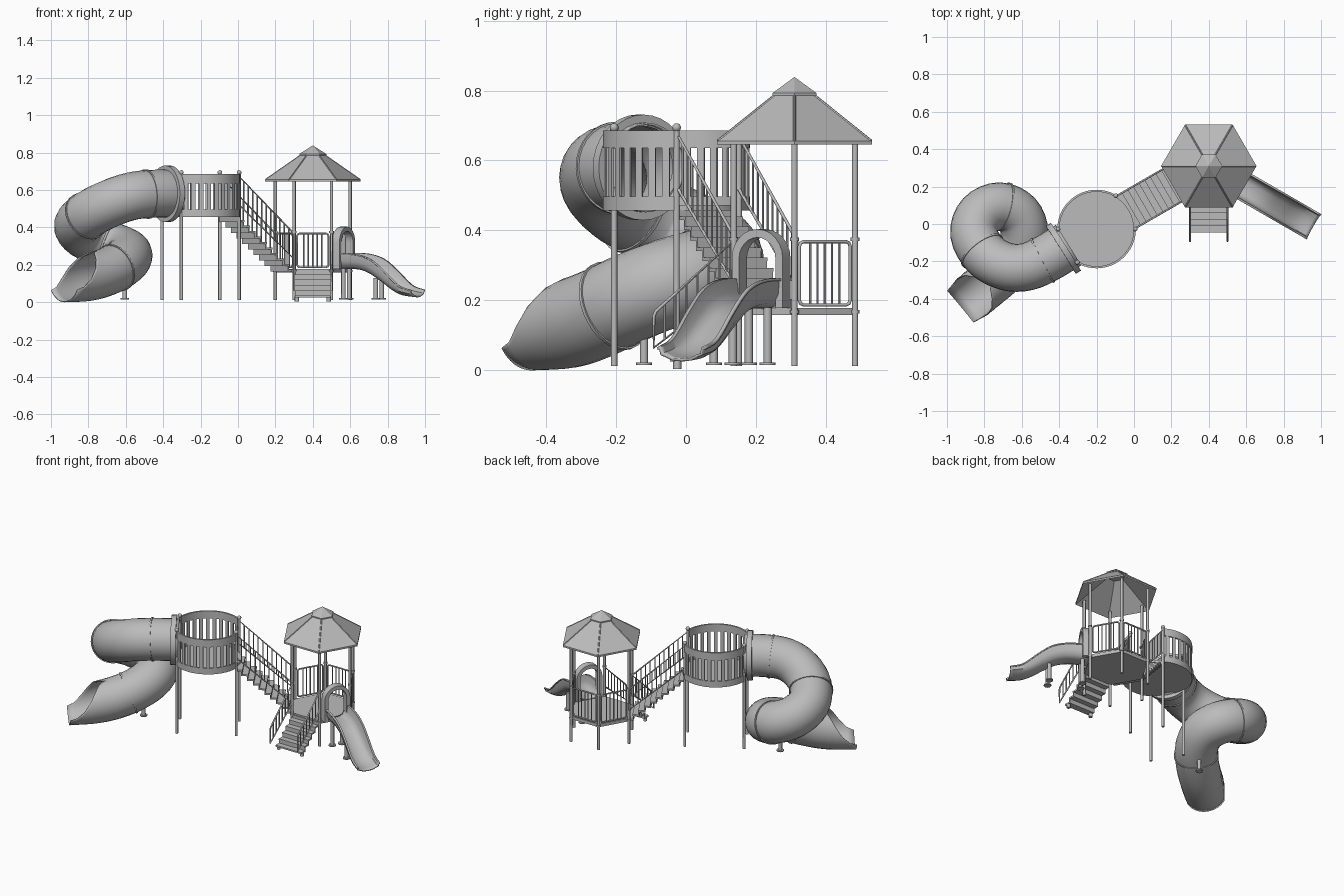
import bpy, bmesh
from math import sin, cos, pi, radians
from mathutils import Vector as V

if "Cube" in bpy.data.objects:
    bpy.data.objects.remove(bpy.data.objects["Cube"], do_unlink=True)

grey = bpy.data.materials.new("plain_grey")
grey.use_nodes = True
grey.diffuse_color = (0.5, 0.5, 0.5, 1)
grey.node_tree.nodes["Principled BSDF"].inputs["Base Color"].default_value = (0.5, 0.5, 0.5, 1)

UP = V((0, 0, 1))
ROUND = V((-0.2, -0.027, 0))   # round tower centre
HEX = V((0.4, 0.31, 0))        # roofed tower centre
FACE = 0.173                   # distance from a tower centre to its openings


def at(origin, deg, s, w, z):
    """Point s outward in a compass direction, w sideways, z up."""
    a = radians(deg)
    return origin + V((cos(a), sin(a), 0)) * s + V((-sin(a), cos(a), 0)) * w + UP * z


def polar(origin, r, deg, z):
    return at(origin, deg, r, 0, z)


def select(ob):
    for other in bpy.context.selected_objects:
        other.select_set(False)
    ob.select_set(True)
    bpy.context.view_layer.objects.active = ob


def finish(name, bm, smooth=False, thickness=0):
    bmesh.ops.remove_doubles(bm, verts=bm.verts, dist=0.0001)
    bmesh.ops.recalc_face_normals(bm, faces=bm.faces)
    mesh = bpy.data.meshes.new(name)
    bm.to_mesh(mesh)
    bm.free()
    mesh.materials.append(grey)
    ob = bpy.data.objects.new(name, mesh)
    bpy.context.collection.objects.link(ob)
    if smooth:
        select(ob)
        bpy.ops.object.shade_smooth_by_angle(angle=radians(40))
    if thickness:
        mod = ob.modifiers.new("thickness", 'SOLIDIFY')
        mod.thickness, mod.offset = thickness, 0
    return ob


def plates(name, items, smooth=False):
    """Solid plates, each an outline pushed along a vector."""
    bm = bmesh.new()
    for outline, push in items:
        low = [bm.verts.new(p) for p in outline]
        high = [bm.verts.new(p + push) for p in outline]
        bm.faces.new(low[::-1])
        bm.faces.new(high)
        for i in range(len(low)):
            bm.faces.new((low[i - 1], low[i], high[i], high[i - 1]))
    return finish(name, bm, smooth)


def skin(name, groups, closed=False, smooth=True, thickness=0):
    """Surfaces stretched over rows of points."""
    bm = bmesh.new()
    for rows in groups:
        grid = [[bm.verts.new(p) for p in row] for row in rows]
        for a, b in zip(grid, grid[1:]):
            for i in range(0 if closed else 1, len(a)):
                bm.faces.new((a[i - 1], a[i], b[i], b[i - 1]))
    return finish(name, bm, smooth, thickness)


def rods(name, paths, radius, cyclic=False, resolution=2):
    """Round bars along point paths."""
    curve = bpy.data.curves.new(name, 'CURVE')
    curve.dimensions = '3D'
    curve.bevel_depth, curve.bevel_resolution, curve.use_fill_caps = radius, resolution, True
    for path in paths:
        spline = curve.splines.new('POLY')
        spline.points.add(len(path) - 1)
        for point, p in zip(spline.points, path):
            point.co = (*p, 1)
        spline.use_cyclic_u = cyclic
    curve.materials.append(grey)
    ob = bpy.data.objects.new(name, curve)
    bpy.context.collection.objects.link(ob)
    select(ob)
    bpy.ops.object.convert(target='MESH')
    bpy.ops.object.shade_smooth_by_angle(angle=radians(50))


def flow(points, steps):
    """Smooth path through the points."""
    p = [V(q) for q in points]
    p = [p[0] * 2 - p[1]] + p + [p[-1] * 2 - p[-2]]
    out = []
    for a, b, c, d in zip(p, p[1:], p[2:], p[3:]):
        for k in range(steps):
            t = k / steps
            out.append((b * 2 + (c - a) * t + (a * 2 - b * 5 + c * 4 - d) * t * t
                        + (b * 3 - a - c * 3 + d) * t ** 3) / 2)
    return out + [p[-2]]


def frames(path):
    """Centre, sideways, upward and forward vectors along a path."""
    out = []
    for i, c in enumerate(path):
        f = (path[min(i + 1, len(path) - 1)] - path[max(i - 1, 0)]).normalized()
        side = UP.cross(f).normalized()
        out.append((c, side, f.cross(side), f))
    return out


def collar(frame, inner, outer, half):
    c, side, up, f = frame
    turn = [2 * pi * k / 32 for k in range(32)]
    return [[c + f * s + (side * cos(a) + up * sin(a)) * r for a in turn]
            for r, s in ((inner, -half), (outer, -half), (outer, half), (inner, half), (inner, -half))]


def arc_plate(a0, a1, r0, r1, z0, z1, n):
    angles = [a0 + (a1 - a0) * k / n for k in range(n + 1)]
    return ([polar(ROUND, r1, a, z0) for a in angles]
            + [polar(ROUND, r0, a, z0) for a in reversed(angles)], UP * (z1 - z0))


def stairs(name, origin, deg, s0, z0, run, rise, count):
    """Treads with risers, descending outward."""
    def block(s, depth, z, height):
        return ([at(origin, deg, s, -0.095, z), at(origin, deg, s + depth, -0.095, z),
                 at(origin, deg, s + depth, 0.095, z), at(origin, deg, s, 0.095, z)], UP * height)
    items = []
    for i in range(1, count + 1):
        s, z = s0 + run * (i - 1), z0 - rise * i
        items += [block(s, run + 0.008, z - 0.01, 0.01), block(s, 0.006, z, rise - 0.01)]
    plates(name, items)


def railing(name, origin, deg, s0, s1, top0, top1, low0, low1, bars):
    """Sloping handrail loops with upright bars on both sides."""
    loops, uprights = [], []
    for w in (-0.1, 0.1):
        loops.append([at(origin, deg, s0, w, low0), at(origin, deg, s0, w, top0),
                      at(origin, deg, s1 - 0.006, w, top1 + 0.004), at(origin, deg, s1, w, top1 - 0.01),
                      at(origin, deg, s1, w, low1)])
        for k in range(1, bars + 1):
            t = k / (bars + 1)
            s = s0 + (s1 - s0) * t
            uprights.append([at(origin, deg, s, w, low0 + (low1 - low0) * t),
                             at(origin, deg, s, w, top0 + (top1 - top0) * t)])
    rods(name + "_rails", loops, 0.005, cyclic=True)
    rods(name + "_bars", uprights, 0.0035, resolution=1)


# Round tower: deck, curved slatted panels, posts with ball tops
plates("round_deck", [([polar(ROUND, 0.2, a, 0.457) for a in range(0, 360, 10)], UP * 0.016)], True)
bands, slats = [], []
for start in (62, 242):
    bands += [arc_plate(start, start + 116, 0.199, 0.21, z0, z1, 16)
              for z0, z1 in ((0.457, 0.497), (0.636, 0.685))]
    slats += [arc_plate(start + 3 + 11.5 * k, start + 9 + 11.5 * k, 0.201, 0.208, 0.495, 0.638, 2)
              for k in range(10)]
plates("round_panel_bands", bands, True)
plates("round_panel_slats", slats)
corners = (0, 60, 180, 240)
rods("round_posts", [[polar(ROUND, 0.206, a, 0.012), polar(ROUND, 0.206, a, 0.69)] for a in corners], 0.009)
bm = bmesh.new()
for a in corners:
    ball = bmesh.ops.create_uvsphere(bm, u_segments=14, v_segments=8, radius=0.0125)
    bmesh.ops.translate(bm, verts=ball["verts"], vec=polar(ROUND, 0.206, a, 0.694))
finish("post_balls", bm, True)

# Roofed tower: deck, posts, clamps
hexagon = range(0, 360, 60)
plates("hex_deck", [([polar(HEX, 0.2, a, 0.158) for a in hexagon], UP * 0.02)])
rods("hex_posts", [[polar(HEX, 0.2, a, 0.012), polar(HEX, 0.2, a, 0.66)] for a in hexagon], 0.009)
rods("post_clamps", [[polar(HEX, 0.2, a, z), polar(HEX, 0.2, a, z + 0.01)]
                     for a in hexagon for z in (0.163, 0.37)], 0.0125)

# Barrier panels on the three closed sides
loops, bars = [], []
for deg in (30, 90, 150):
    loop = []
    for w, z, a0 in ((0.07, 0.354, 0), (-0.07, 0.354, 90), (-0.07, 0.201, 180), (0.07, 0.201, 270)):
        loop += [at(HEX, deg, FACE, w + 0.014 * cos(radians(a)), z + 0.014 * sin(radians(a)))
                 for a in (a0, a0 + 45, a0 + 90)]
    loops.append(loop)
    bars += [[at(HEX, deg, FACE, w * 0.024, 0.188), at(HEX, deg, FACE, w * 0.024, 0.368)]
             for w in range(-2, 3)]
rods("barrier_frames", loops, 0.005, cyclic=True)
rods("barrier_bars", bars, 0.0035, resolution=1)

# Roof: sloping hexagonal shell, ridge strips and cap
def hex_rows(profile):
    return [[polar(HEX, r, a, z) for a in hexagon] for r, z in profile]

skin("roof", [hex_rows(((0.255, 0.645), (0.255, 0.656), (0.055, 0.795), (0.055, 0.786), (0.255, 0.645)))],
     closed=True, smooth=False)
rods("roof_ridges", [[polar(HEX, 0.253, a, 0.656), polar(HEX, 0.06, a, 0.79)] for a in hexagon], 0.004, resolution=1)
skin("roof_cap", [hex_rows(((0.001, 0.786), (0.072, 0.786), (0.072, 0.793), (0.001, 0.838)))],
     closed=True, smooth=False)

# Bridge stairs between towers and entry stairs at the front
stairs("bridge_stairs", ROUND, 30, FACE, 0.47, 0.0347, 0.0295, 10)
railing("bridge", ROUND, 30, FACE + 0.008, 0.515, 0.672, 0.372, 0.52, 0.235, 11)
stairs("entry_stairs", HEX, 270, FACE, 0.178, 0.035, 0.0285, 5)
railing("entry", HEX, 270, FACE + 0.01, 0.402, 0.362, 0.165, 0.235, 0.065, 6)
rods("entry_feet", [[at(HEX, 270, 0.335, w, 0.004), at(HEX, 270, 0.335, w, 0.03)] for w in (-0.085, 0.085)], 0.012)

# Open slide with raised sides
bed = flow([at(HEX, -30, s, 0, z) for s, z in ((0.17, 0.18), (0.28, 0.18), (0.36, 0.16), (0.44, 0.113),
                                               (0.51, 0.066), (0.57, 0.04), (0.645, 0.03))], 4)
rows = []
for i, (c, side, up, f) in enumerate(frames(bed)):
    t = i / (len(bed) - 1)
    h = 0.078 - 0.045 * max(0, t - 0.35) / 0.65
    section = [(0.078, h), (0.07, h), (0.066, h * 0.5), (0.052, 0.012), (0.03, 0.002)]
    section += [(0, 0)] + [(-w, z) for w, z in reversed(section)]
    rows.append([c + side * w + up * z for w, z in section])
skin("open_slide", [rows], thickness=0.008)

# Arched hood over the slide entry
arch = [(r * cos(radians(a)), 0.32 + r * sin(radians(a)))
        for r, angles in ((0.084, range(0, 181, 15)), (0.06, range(180, -1, -15))) for a in angles]
arch = [(0.084, 0.178)] + arch[:13] + [(-0.084, 0.178), (-0.06, 0.178)] + arch[13:] + [(0.06, 0.178)]
plates("slide_hood", [([at(HEX, -30, FACE - 0.005, w, z) for w, z in arch], at(V(), -30, 0.045, 0, 0))], True)

# Slide supports and their foot plates
legs = [(at(HEX, -30, s, w, 0), z) for s, z in ((0.207, 0.18), (0.407, 0.13)) for w in (-0.031, 0.031)]
legs.append((V((-0.605, -0.12, 0)), 0.1))
rods("slide_legs", [[p + UP * 0.016, p + UP * z] for p, z in legs], 0.012)
rods("slide_feet", [[p + UP * 0.015, p + UP * 0.022] for p, z in legs], 0.023)

# Spiral tube slide, opening into a trough at the exit
tube = flow([(-0.35, -0.113, 0.58), (-0.46, -0.18, 0.58), (-0.57, -0.228, 0.567), (-0.68, -0.228, 0.53),
             (-0.79, -0.17, 0.475), (-0.855, -0.055, 0.415), (-0.82, 0.05, 0.36), (-0.72, 0.095, 0.315),
             (-0.622, 0.05, 0.28), (-0.585, -0.05, 0.25), (-0.62, -0.16, 0.207), (-0.7, -0.25, 0.164),
             (-0.8, -0.335, 0.135), (-0.93, -0.443, 0.128)], 4)
tube_frames = frames(tube)
rows = []
for i, (c, side, up, f) in enumerate(tube_frames):
    t = min(1, max(0, (i / 4 - 11.4) / 1.6))
    reach = pi + (radians(60) - pi) * t * t * (3 - 2 * t)
    turn = [reach * (k / 14 - 1) for k in range(29)]
    rows.append([c + (side * sin(a) - up * cos(a)) * 0.125 for a in turn])
skin("tube_slide", [rows], thickness=0.006)
skin("tube_joints", [collar(tube_frames[i], 0.123, 0.133, 0.005) for i in (5, 17, 29, 42)], closed=True)
skin("tube_flange", [collar(tube_frames[1], 0.118, 0.151, 0.016)], closed=True)
